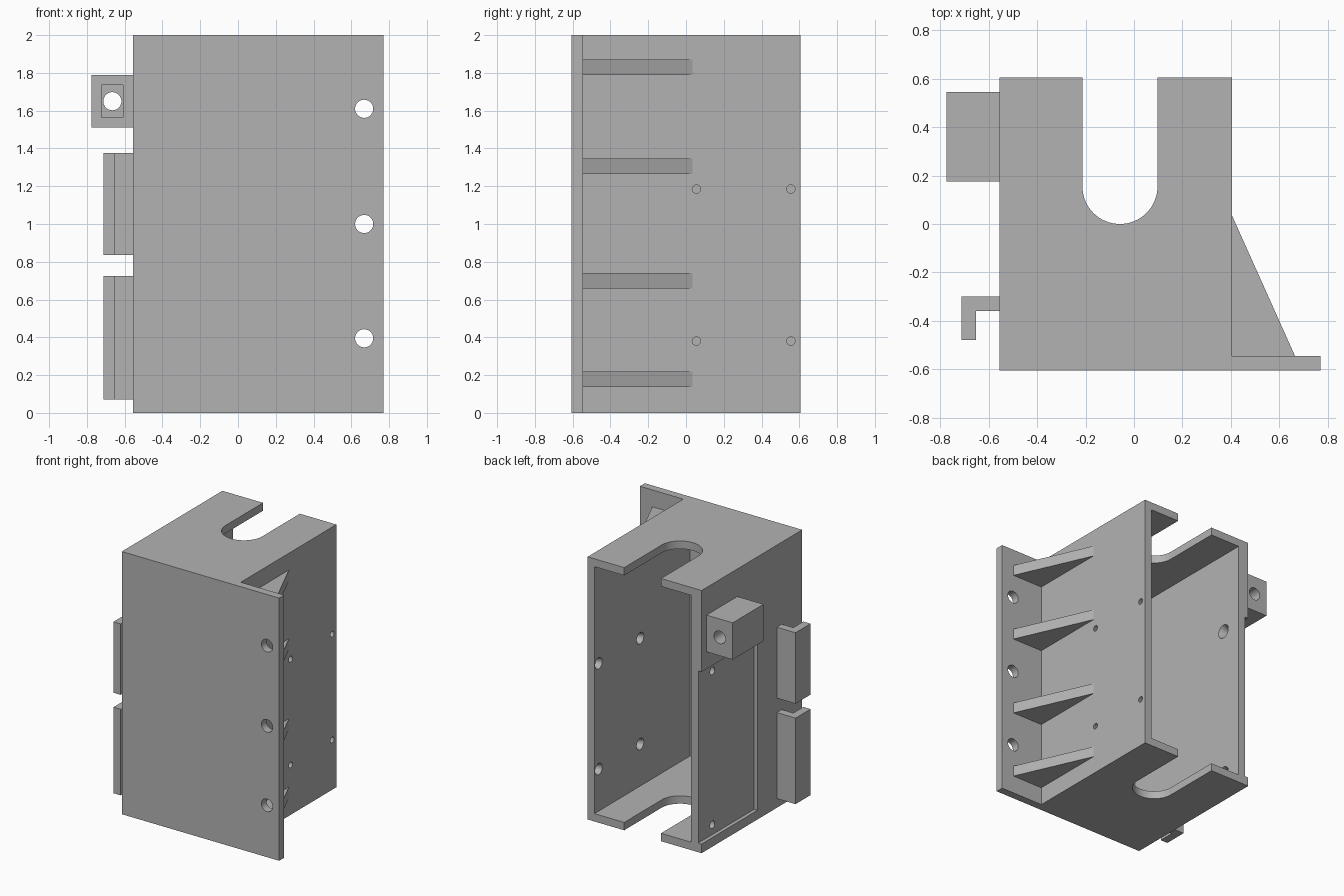
import bpy, bmesh, math
from mathutils import Matrix, Vector

cube = bpy.data.objects.get("Cube")
if cube:
    bpy.data.objects.remove(cube, do_unlink=True)

grey = bpy.data.materials.new("plain grey")
grey.use_nodes = True
colour = (0.45, 0.45, 0.45, 1)
grey.diffuse_color = colour
grey.node_tree.nodes["Principled BSDF"].inputs["Base Color"].default_value = colour


def finish(name, bm):
    bmesh.ops.recalc_face_normals(bm, faces=bm.faces)
    mesh = bpy.data.meshes.new(name)
    bm.to_mesh(mesh)
    bm.free()
    mesh.materials.append(grey)
    ob = bpy.data.objects.new(name, mesh)
    bpy.context.collection.objects.link(ob)
    return ob


def prism(name, outline, z0, z1):
    """Extrude an outline in x and y from z0 to z1."""
    bm = bmesh.new()
    face = bm.faces.new([bm.verts.new((x, y, z0)) for x, y in outline])
    top = bmesh.ops.extrude_face_region(bm, geom=[face])["geom"]
    bmesh.ops.translate(bm, vec=(0, 0, z1 - z0),
                        verts=[v for v in top if isinstance(v, bmesh.types.BMVert)])
    return finish(name, bm)


def box(name, x, y, z):
    return prism(name, [(x[0], y[0]), (x[1], y[0]), (x[1], y[1]), (x[0], y[1])], *z)


def cone(name, start, end, r0, r1):
    """Round or tapered pin between two points."""
    a, b = Vector(start), Vector(end)
    turn = (b - a).to_track_quat("Z", "Y").to_matrix().to_4x4()
    bm = bmesh.new()
    bmesh.ops.create_cone(bm, cap_ends=True, segments=40, radius1=r0, radius2=r1,
                          depth=(b - a).length,
                          matrix=Matrix.Translation((a + b) / 2) @ turn)
    return finish(name, bm)


def cut(ob, cutters):
    bpy.context.view_layer.objects.active = ob
    for c in cutters:
        c.hide_render = True
        mod = ob.modifiers.new("cut", "BOOLEAN")
        mod.operation = "DIFFERENCE"
        mod.solver = "EXACT"
        mod.object = c
        bpy.ops.object.modifier_apply(modifier=mod.name)
        bpy.data.objects.remove(c, do_unlink=True)


def smooth(ob):
    bpy.ops.object.select_all(action="DESELECT")
    ob.select_set(True)
    bpy.context.view_layer.objects.active = ob
    bpy.ops.object.shade_smooth_by_angle(angle=math.radians(30))


# Main sizes
LEFT, RIGHT, FLANGE = -0.555, 0.405, 0.77
FRONT, BACK, INNER = -0.605, 0.605, -0.545
IN_LEFT, IN_RIGHT = -0.467, 0.347

# Housing with its mounting flange, open at the back
housing = prism("housing", [(LEFT, FRONT), (FLANGE, FRONT), (FLANGE, INNER),
                            (RIGHT, INNER), (RIGHT, BACK), (LEFT, BACK)], 0, 2)
cutters = [box("cavity", (IN_LEFT, IN_RIGHT), (INNER, 0.8), (0.06, 1.94))]

# Round-ended slot through the top and bottom plates
slot_x, slot_r = -0.058, 0.155
arc = [(slot_x + slot_r * math.cos(t), slot_r + slot_r * math.sin(t))
       for t in (math.pi + math.pi * i / 32 for i in range(33))]
cutters.append(prism("slot", arc + [(slot_x + slot_r, 0.8), (slot_x - slot_r, 0.8)], -0.1, 2.1))

# Shallow recess outside the thicker side wall
cutters.append(box("side_recess", (-0.7, LEFT + 0.028), (-0.065, 0.8), (0.07, 1.38)))

# Flange bolt holes
for z in (0.395, 1.0, 1.61):
    cutters.append(cone("bolt_hole", (0.668, -0.7, z), (0.668, -0.4, z), 0.048, 0.048))

# Countersunk holes, wide on the inside
for z in (0.38, 1.185):
    for y in (0.055, 0.555):
        cutters.append(cone("screw_hole", (0.3, y, z), (0.5, y, z), 0.022, 0.022))
        cutters.append(cone("countersink", (IN_RIGHT - 0.01, y, z), (RIGHT - 0.005, y, z), 0.047, 0.022))
for z in (0.145, 1.315):
    cutters.append(cone("screw_hole", (-0.4, 0.435, z), (-0.7, 0.435, z), 0.028, 0.028))
    cutters.append(cone("countersink", (IN_LEFT + 0.01, 0.435, z), (LEFT + 0.033, 0.435, z), 0.058, 0.028))
cut(housing, cutters)
smooth(housing)

# Lug with a through hole and a rectangular nut pocket in front
lug = box("side_lug", (-0.775, LEFT), (0.175, 0.545), (1.51, 1.79))
cut(lug, [box("nut_pocket", (-0.722, -0.608), (0.1, 0.28), (1.565, 1.737)),
          cone("lug_hole", (-0.665, 0.1, 1.65), (-0.665, 0.7, 1.65), 0.048, 0.048)])
smooth(lug)

# Hooked cable rails
for name, z in (("lower_hook", (0.07, 0.725)), ("upper_hook", (0.835, 1.375))):
    prism(name, [(LEFT, -0.3), (-0.713, -0.3), (-0.713, -0.48), (-0.652, -0.48),
                 (-0.652, -0.36), (LEFT, -0.36)], *z)

# Triangular gussets behind the flange
for i, z in enumerate((0.138, 0.658, 1.266, 1.79)):
    prism(f"gusset_{i + 1}", [(RIGHT, INNER), (0.665, INNER), (RIGHT, 0.035)], z, z + 0.082)
